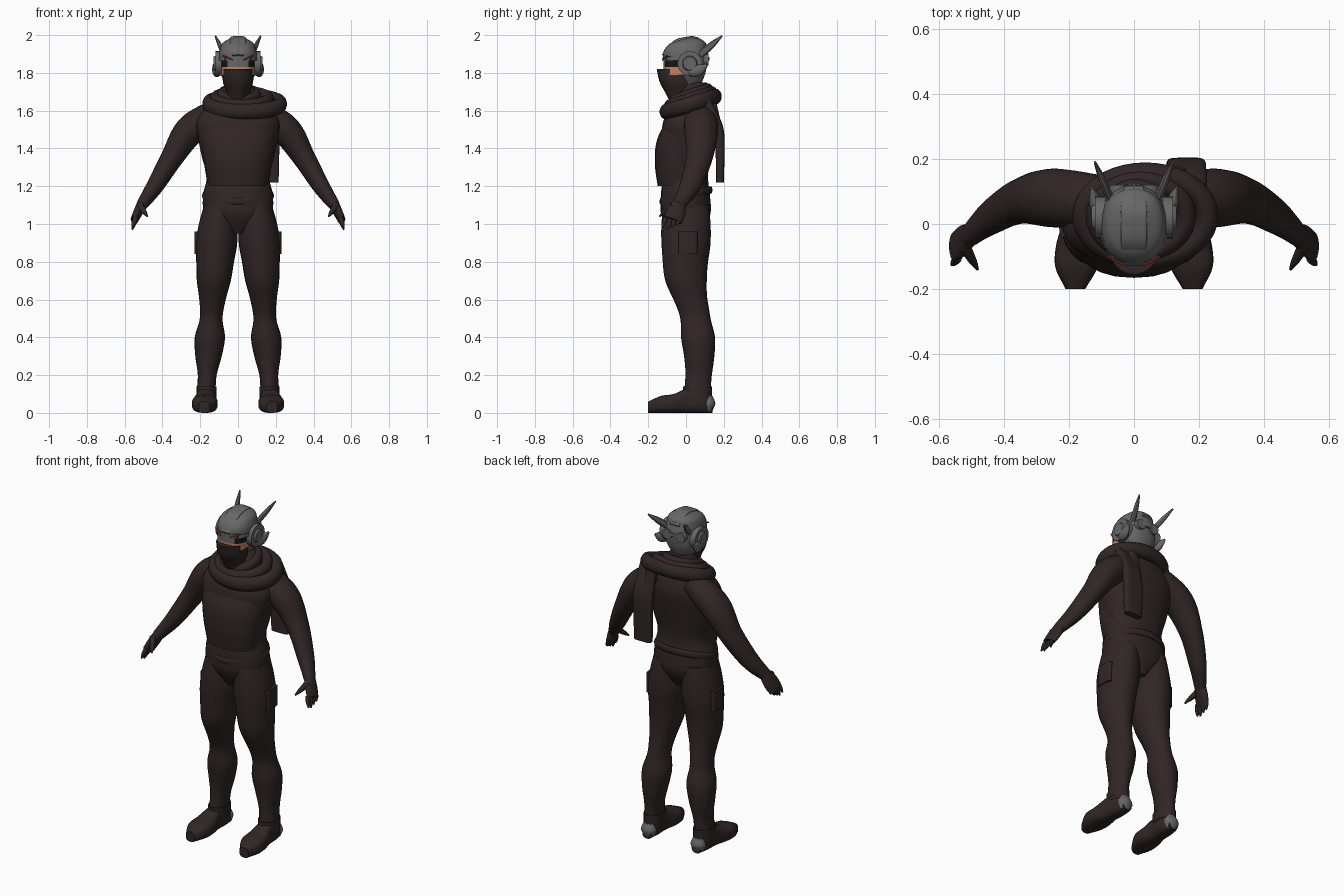
import bpy, bmesh, math
from mathutils import Vector

cube = bpy.data.objects.get("Cube")
if cube:
    bpy.data.objects.remove(cube, do_unlink=True)


def material(name, red, green, blue):
    colour = (red, green, blue, 1)
    made = bpy.data.materials.new(name)
    made.use_nodes = True
    made.diffuse_color = colour
    made.node_tree.nodes["Principled BSDF"].inputs["Base Color"].default_value = colour
    return made


CLOTH = material("dark brown cloth", .03, .019, .019)
STEEL = material("grey steel", .135, .135, .135)
BLACK = material("black visor", .008, .008, .008)
SKIN = material("skin", .55, .22, .12)
RED = material("red line", .45, .05, .03)

ACROSS, BACK, UP = Vector((1, 0, 0)), Vector((0, 1, 0)), Vector((0, 0, 1))


def sample(keys, t, closed=False):
    """Smooth curve through evenly spaced keys; a single number is constant."""
    if not isinstance(keys, list):
        return keys
    count = len(keys)
    place = t * (count if closed else count - 1)
    start = int(place) if closed else min(int(place), count - 2)
    f = place - start

    def key(i):
        if closed:
            return keys[i % count]
        if i < 0:
            return 2 * keys[0] - keys[1]
        if i >= count:
            return 2 * keys[-1] - keys[-2]
        return keys[i]

    a, b, c, d = (key(start + k) for k in (-1, 0, 1, 2))
    slope_in, slope_out = (c - a) / 2, (d - b) / 2
    ease = f * f * (3 - 2 * f)
    return (b + (c - b) * ease + slope_in * f * (1 - f) ** 2
            - slope_out * f * f * (1 - f))


def loft(name, mat, x, y, z, wide, deep=None, side=1, axis=None,
         power=2, closed=False, sides=24, steps=20):
    """Skin of oval sections; every measure is a number or a list of keys."""
    deep = wide if deep is None else deep
    last = steps - 1
    times = [i / (steps if closed else last) for i in range(steps)]
    mids = [Vector([sample(keys, t, closed) for keys in (x, y, z)]) for t in times]
    for mid in mids:
        mid.x *= side
    bm, rings = bmesh.new(), []
    for i, t in enumerate(times):
        if axis:
            along = axis
        elif closed:
            along = (mids[(i + 1) % steps] - mids[i - 1]).normalized()
        else:
            along = (mids[min(i + 1, last)] - mids[max(i - 1, 0)]).normalized()
        ref = UP if closed or axis == ACROSS else ACROSS
        u = (ref - along * along.dot(ref)).normalized()
        v = along.cross(u)
        w, d = max(sample(wide, t), .002), max(sample(deep, t), .002)
        ring = []
        for k in range(sides):
            turn = math.tau * k / sides
            c, s = math.cos(turn), math.sin(turn)
            point = (mids[i] + u * w * math.copysign(abs(c) ** (2 / power), c)
                     + v * d * math.copysign(abs(s) ** (2 / power), s))
            ring.append(bm.verts.new(point))
        rings.append(ring)
    for i in range(steps if closed else last):
        a, b = rings[i], rings[(i + 1) % steps]
        for k in range(sides):
            n = (k + 1) % sides
            bm.faces.new((a[k], a[n], b[n], b[k]))
    if not closed:
        bm.faces.new(rings[0])
        bm.faces.new(rings[-1])
    bmesh.ops.recalc_face_normals(bm, faces=bm.faces[:])
    mesh = bpy.data.meshes.new(name)
    bm.to_mesh(mesh)
    bm.free()
    mesh.materials.append(mat)
    obj = bpy.data.objects.new(name, mesh)
    bpy.context.collection.objects.link(obj)
    bpy.ops.object.select_all(action="DESELECT")
    obj.select_set(True)
    bpy.context.view_layer.objects.active = obj
    bpy.ops.object.shade_smooth_by_angle(angle=math.radians(40))
    return obj


def wrap(name, x, y, z, across, along, sag, tall, thick):
    """Band of cloth around the body that hangs lower at the front."""
    turns = [math.tau * i / 16 for i in range(16)]
    loft(name, CLOTH, [x + across * math.cos(a) for a in turns],
         [y + along * math.sin(a) for a in turns],
         [z + sag * math.sin(a) for a in turns],
         tall, thick, closed=True, sides=14, steps=40)


# Torso, vest and belt
loft("torso", CLOTH, 0, [0, 0, .05], [.95, 1.75],
     [.04, .17, .185, .165, .19, .21, .22, .14, .06],
     [.08, .13, .13, .12, .13, .14, .14, .1, .06], axis=UP, power=2.3, steps=40)
loft("vest", CLOTH, 0, [-.03, -.03, -.01, .03], [1.2, 1.56],
     [.16, .18, .2, .21], [.12, .135, .145, .13], axis=UP, power=2.3)
wrap("belt", 0, 0, 1.15, .18, .13, .03, .02, .01)

for side, word in ((1, "left"), (-1, "right")):

    def part(name, *shape, **options):
        return loft(word + "_" + name, *shape, side=side, **options)

    # Leg, pocket, boot and heel guard
    part("leg", CLOTH, [.1, .17], [0, 0, 0, .05, .07, .06], [1.1, .1],
         [.08, .1, .11, .1, .09, .07, .06, .08, .07, .05, .05],
         [.12, .13, .13, .12, .11, .09, .08, .09, .08, .07, .07], axis=UP, steps=50)
    part("pocket", CLOTH, .21, .01, [.96, .84], .02, .05, axis=UP, power=4)
    part("boot_cuff", CLOTH, .166, .06, [.08, .14], .053, .077, axis=UP)
    boot_height = [.04, .065, .065, .05, .045, .03]
    part("boot", CLOTH, [.165, .18], [.14, -.2], boot_height,
         [.03, .05, .05, .065, .065, .03], boot_height, axis=BACK, power=2.8)
    part("heel_guard", STEEL, .166, .12, [.01, .09], [.03, .045, .03],
         [.02, .035, .02], axis=UP)

    # Arm and hand
    part("arm", CLOTH, [.1, .25, .35, .44, .51], [.07, .08, .07, .02, -.04],
         [1.6, 1.5, 1.35, 1.2, 1.1], [.07, .08, .06, .045, .03],
         [.08, .09, .07, .055, .035], steps=40)
    part("palm", CLOTH, [.5, .55], [-.03, -.07], [1.12, 1.02], [.03, .02], [.03, .05, .05])
    for i, finger in enumerate(("little", "ring", "middle", "index")):
        root = -.03 - .025 * i
        tip = .97 + .01 * abs(i - 2)
        part(finger + "_finger", CLOTH, [.54, .56], [root, root - .02], [1.04, tip],
             [.012, .013, .011, .004], sides=10, steps=10)
    part("thumb", CLOTH, [.52, .48], [-.07, -.14], [1.1, 1.04],
         [.02, .016, .012, .004], sides=10, steps=10)

    # Helmet side fittings
    part("ear_cup", STEEL, [.08, .12], .02, 1.85, .065, axis=ACROSS, steps=2)
    part("ear_hub", STEEL, [.11, .13], .02, 1.85, [.045, .035], axis=ACROSS, steps=2)
    part("ear_fin", STEEL, [.1, .13], [0, .11], [1.81, 1.81, 1.84],
         [.015, .022, .018, .004], [.015, .03, .028, .008], sides=14)
    part("horn", STEEL, [.07, .12], [.07, .19], [1.89, 1.995],
         [.012, .012, .004], [.018, .018, .005], sides=8, steps=8)
    part("rear_vent", STEEL, .045, [.08, .12], 1.87, .03, axis=BACK, steps=2)
    part("brow_line", RED, [.03, .08], [-.125, -.1], [1.87, 1.89], .004, sides=8)

# Neck, mask and face
loft("neck", SKIN, 0, [.03, .01], [1.6, 1.8], .06, axis=UP)
loft("mask", CLOTH, 0, [0, -.03, -.05, -.065], [1.62, 1.82],
     [.07, .06, .08, .08], [.07, .075, .09, .09], axis=UP)
face = loft("face", SKIN, 0, -.015, [1.79, 1.89], .088, .105, axis=UP, power=3)
face.data.materials.append(BLACK)
face.data.materials.append(STEEL)
for panel in face.data.polygons:
    if panel.center.z > 1.83:
        panel.material_index = 1 if abs(panel.center.x) > .05 else 2

# Helmet shell
loft("helmet_dome", STEEL, 0, [0, 0, .03], [1.87, 1.99],
     [.1, .1, .095, .08, .03], [.12, .12, .11, .09, .03], axis=UP, power=2.3)
loft("helmet_rim", STEEL, 0, 0, [1.865, 1.885], .104, .124, axis=UP, power=2.3, steps=2)
loft("helmet_neck_guard", STEEL, 0, .03, [1.74, 1.89],
     [.06, .09, .1, .1], [.05, .07, .08, .08], axis=UP, power=2.4)
loft("helmet_crest", STEEL, 0, [-.12, .11], [1.89, 1.96, 1.98, 1.98, 1.93],
     [.03, .04, .04, .04, .03], .01, power=4)

# Scarf: three wraps, each tighter and higher, and tails behind the left shoulder
for i, layer in enumerate(("outer", "middle", "inner")):
    wrap("scarf_" + layer + "_wrap", .035 - .015 * i, .025, 1.635 + .025 * i,
         .19 - .05 * i, .13 - .02 * i, .04 - .005 * i, .042 - .006 * i, .035 - .004 * i)
loft("scarf_tail", CLOTH, [.17, .16], [.1, .17, .18, .18], [1.66, 1.22],
     .055, [.03, .025, .02], axis=UP, power=4)
loft("scarf_tail_fold", CLOTH, .13, [.14, .18, .18], [1.65, 1.25],
     .03, .02, axis=UP, power=3)
